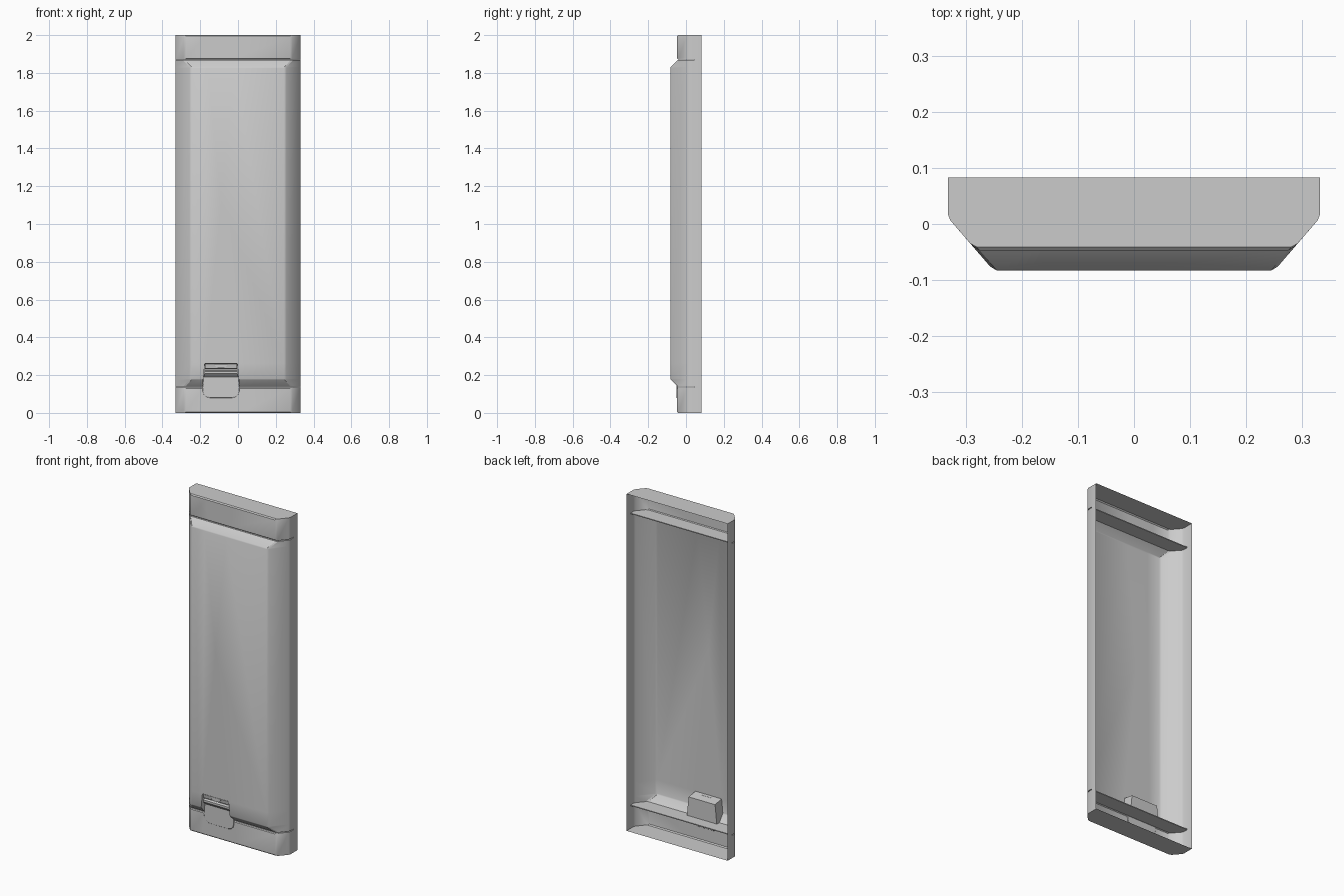
import bpy, bmesh, math
from mathutils import Vector

cube = bpy.data.objects.get("Cube")
if cube:
    bpy.data.objects.remove(cube, do_unlink=True)

grey = bpy.data.materials.new("light_grey")
grey.use_nodes = True
grey.diffuse_color = (0.6, 0.6, 0.6, 1)
grey.node_tree.nodes["Principled BSDF"].inputs["Base Color"].default_value = (0.6, 0.6, 0.6, 1)

HALF, BACK, CORNER = 0.332, 0.083, 0.012   # half width, back plane, side corner
LATCH_X = -0.09                            # latch centre


def finish(name, bm, bevel=0):
    mesh = bpy.data.meshes.new(name)
    bm.to_mesh(mesh)
    bm.free()
    mesh.materials.append(grey)
    ob = bpy.data.objects.new(name, mesh)
    bpy.context.collection.objects.link(ob)
    if bevel:
        mod = ob.modifiers.new("soft_edges", "BEVEL")
        mod.width, mod.segments = bevel, 2
    bpy.ops.object.select_all(action="DESELECT")
    ob.select_set(True)
    bpy.context.view_layer.objects.active = ob
    bpy.ops.object.shade_smooth_by_angle(angle=math.radians(30))
    return ob


def section(front):
    """Open-backed tray outline whose front face lies at y = front."""
    soft = 0.006 if front < 0 else 0
    x = min(HALF, HALF - (CORNER - front) * 0.86)
    half = [(HALF, BACK), (HALF, max(CORNER + soft, front)),
            (HALF - soft * 0.8, max(CORNER - soft, front)),
            (x + soft, front + soft * 1.15), (x - soft, front)]
    return [(-a, b) for a, b in half] + half[::-1]


def latch_half(z):
    """Half width of the latch, narrowing upwards."""
    return 0.098 - (z - 0.14) * 0.1


def loft_x(name, profile, shrink=1, skip=(), bevel=0):
    """Side profile of (y, z) points carried across the latch width."""
    bm = bmesh.new()
    sides = [[bm.verts.new((LATCH_X + s * latch_half(z) * shrink, y, z))
              for y, z in profile] for s in (-1, 1)]
    a, b = sides
    n = len(profile)
    for i in range(n):
        if i not in skip:
            j = (i + 1) % n
            bm.faces.new((a[i], a[j], b[j], b[i]))
    bm.faces.new(a[::-1])
    bm.faces.new(b)
    if not skip:
        bmesh.ops.recalc_face_normals(bm, faces=bm.faces)
    return finish(name, bm, bevel)


def prism(name, half, y0, y1, bevel=0):
    """Symmetric front outline of (half width, z) points with depth in y."""
    bm = bmesh.new()
    outline = [(LATCH_X + w, z) for w, z in half] + [(LATCH_X - w, z) for w, z in half[::-1]]
    face = bm.faces.new([bm.verts.new((x, y0, z)) for x, z in outline])
    out = bmesh.ops.extrude_face_region(bm, geom=[face])
    moved = [v for v in out["geom"] if isinstance(v, bmesh.types.BMVert)]
    bmesh.ops.translate(bm, vec=(0, y1 - y0, 0), verts=moved)
    bmesh.ops.recalc_face_normals(bm, faces=bm.faces)
    return finish(name, bm, bevel)


# Door shell: bottom band, slot, raised panel, slot, top band
BAND, PANEL, SLOT = -0.047, -0.083, 0.045
rows = [(0, BACK), (0, BAND + 0.006), (0.006, BAND), (0.13, BAND),
        (0.134, BAND + 0.005), (0.134, SLOT), (0.139, SLOT), (0.139, BAND + 0.003),
        (0.175, PANEL + 0.003), (0.181, PANEL),
        (1.826, PANEL), (1.832, PANEL + 0.003), (1.867, BAND + 0.003),
        (1.867, SLOT), (1.872, SLOT), (1.872, BAND + 0.005), (1.876, BAND),
        (1.994, BAND), (2, BAND + 0.006), (2, BACK)]
bm = bmesh.new()
rings = [[bm.verts.new((x, y, z)) for x, y in section(f)] for z, f in rows]
for low, high in zip(rings, rings[1:]):
    for i in range(len(low) - 1):
        bm.faces.new((low[i], low[i + 1], high[i + 1], high[i]))
bmesh.ops.remove_doubles(bm, verts=bm.verts, dist=0.0002)

# Opening for the latch in the raised panel
cuts = [((0, 0, 0.262), (0, 0, 1))]
cuts += [((LATCH_X + s * latch_half(0.14), 0, 0.14), (s, 0, 0.1)) for s in (-1, 1)]
for co, no in cuts:
    bmesh.ops.bisect_plane(bm, geom=bm.verts[:] + bm.edges[:] + bm.faces[:],
                           dist=0.00001, plane_co=co, plane_no=Vector(no).normalized())
hole = []
for f in bm.faces:
    c = f.calc_center_median()
    if c.y < -0.044 and 0.1395 < c.z < 0.262 and abs(c.x - LATCH_X) < latch_half(c.z):
        hole.append(f)
bmesh.ops.delete(bm, geom=hole, context="FACES")
finish("door_shell", bm)

# Latch pocket, open to the front
loft_x("latch_pocket", [(-0.083, 0.262), (-0.02, 0.252), (-0.02, 0.14),
                        (-0.044, 0.139), (-0.083, 0.178)], skip=(3, 4))

# Latch flap with finger ledge and groove
loft_x("latch_flap", [(-0.03, 0.14), (-0.05, 0.14), (-0.05, 0.188), (-0.064, 0.202),
                      (-0.07, 0.208), (-0.07, 0.22), (-0.056, 0.224), (-0.056, 0.232),
                      (-0.074, 0.236), (-0.078, 0.258), (-0.03, 0.252)], shrink=0.97)

# Rounded lower plate lying over the bottom band
prism("latch_plate", [(0.092, 0.195), (0.098, 0.135), (0.097, 0.115), (0.092, 0.097),
                      (0.08, 0.085), (0.06, 0.08)], -0.051, -0.043, bevel=0.002)

# Small catch at the top of the latch
prism("latch_catch", [(0.034, 0.26), (0.03, 0.248), (0.018, 0.238)], -0.082, -0.065)
